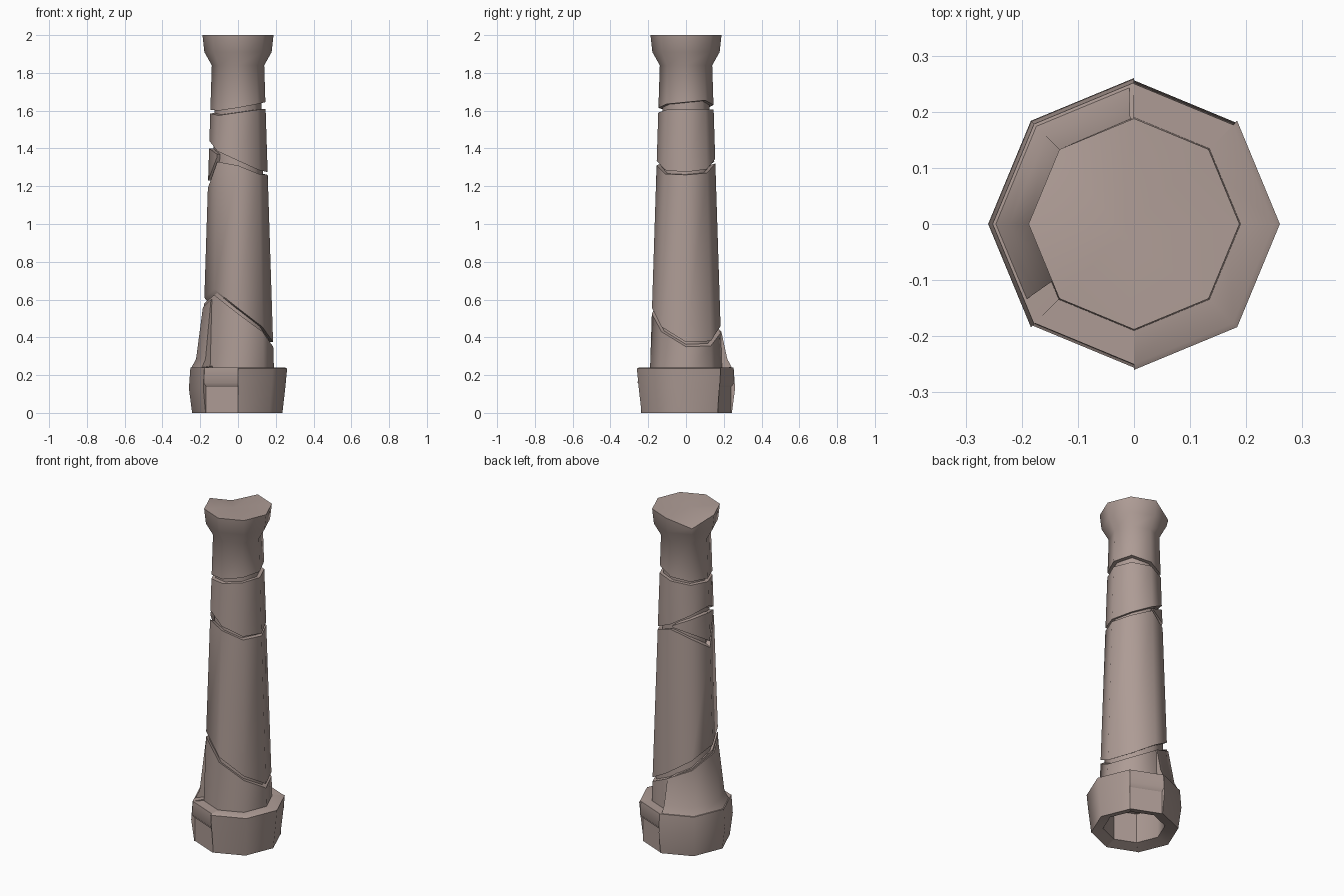
import bpy, bmesh, math

if "Cube" in bpy.data.objects:
    bpy.data.objects.remove(bpy.data.objects["Cube"])

mat = bpy.data.materials.new("stone")
mat.diffuse_color = (0.42, 0.33, 0.30, 1)
mat.use_nodes = True
mat.node_tree.nodes["Principled BSDF"].inputs["Base Color"].default_value = mat.diffuse_color


def finish(name, bm, angle=50):
    bmesh.ops.recalc_face_normals(bm, faces=bm.faces)
    me = bpy.data.meshes.new(name)
    bm.to_mesh(me)
    bm.free()
    ob = bpy.data.objects.new(name, me)
    bpy.context.collection.objects.link(ob)
    me.materials.append(mat)
    bpy.ops.object.select_all(action='DESELECT')
    ob.select_set(True)
    bpy.context.view_layer.objects.active = ob
    bpy.ops.object.shade_smooth_by_angle(angle=math.radians(angle))
    return ob


def shaft_r(z):
    return 0.19 - 0.032 * (z - 0.24)


def polar(r, deg, z):
    # point on an octagon with corners on the axes
    d = deg % 45 - 22.5
    k = math.cos(math.radians(22.5)) / math.cos(math.radians(d))
    a = math.radians(deg)
    return (r * k * math.cos(a), r * k * math.sin(a), z)


def drum(name, rings, mid_top=None):
    """Octagonal solid; each ring is (radius or None for the shaft taper, height or 8 heights)."""
    bm = bmesh.new()
    loops = []
    for r, zs in rings:
        zs = zs if isinstance(zs, list) else [zs] * 8
        loops.append([bm.verts.new(polar(shaft_r(z) if r is None else r, 45 * i, z))
                      for i, z in enumerate(zs)])
    for a, b in zip(loops, loops[1:]):
        for i in range(8):
            j = (i + 1) % 8
            bm.faces.new((a[i], a[j], b[j], b[i]))
    for loop, mid in ((loops[0], None), (loops[-1], mid_top)):
        z = mid if mid else sum(v.co.z for v in loop) / 8
        c = bm.verts.new((-0.02, -0.02, z))
        for i in range(8):
            bm.faces.new((loop[i], loop[(i + 1) % 8], c))
    return finish(name, bm)


def sector(name, angles, profiles):
    """Block swept round the axis; one closed (r, z) profile, or one for each angle."""
    if not isinstance(profiles[0], list):
        profiles = [profiles] * len(angles)
    bm = bmesh.new()
    loops = [[bm.verts.new(polar(r, a, z)) for r, z in p] for a, p in zip(angles, profiles)]
    n = len(loops[0])
    for a, b in zip(loops, loops[1:]):
        for i in range(n):
            j = (i + 1) % n
            bm.faces.new((a[i], a[j], b[j], b[i]))
    bm.faces.new(loops[0])
    bm.faces.new(loops[-1])
    return finish(name, bm)


# Plinth blocks: right and left halves, with undercut panels between them
sector("plinth_right", [270, 315, 360, 405],
       [(0.17, 0.02), (0.235, 0), (0.25, 0.13), (0.26, 0.235), (0.25, 0.24), (0.17, 0.24)])
sector("plinth_left", [90, 135, 180, 225],
       [(0.17, 0.02), (0.243, 0), (0.26, 0.13), (0.252, 0.24), (0.17, 0.25)])
for side, a in (("front", 225), ("back", 45)):
    sector("plinth_panel_" + side, [a, a + 45],
           [(0.17, 0.02), (0.238, 0), (0.238, 0.14), (0.17, 0.14)])
    sector("plinth_ledge_" + side, [a, a + 45],
           [(0.17, 0.135), (0.236, 0.135), (0.256, 0.16), (0.25, 0.24), (0.17, 0.24)])

# Sloping skirt that joins the plinth to the shaft at the back left
tops = [0.43, 0.49, 0.56, 0.60]
sector("plinth_skirt", [92, 135, 180, 215],
       [[(0.12, 0.22), (0.252, 0.23), (0.222, 0.285), (shaft_r(t) + 0.006, t), (0.12, t)]
        for t in tops])

# Shaft pieces separated by slanting cracks
drum("shaft_stump", [(None, 0.2),
                     (None, [0.35, 0.355, 0.425, 0.50, 0.58, 0.625, 0.525, 0.43])])
drum("shaft_main", [(None, [0.375, 0.38, 0.46, 0.545, 0.61, 0.655, 0.555, 0.455]),
                    (None, [1.26, 1.27, 1.32, 1.27, 1.19, 1.33, 1.31, 1.265])])
drum("shaft_upper", [(None, [1.275, 1.29, 1.345, 1.41, 1.44, 1.385, 1.335, 1.285]),
                     (None, [1.61, 1.61, 1.605, 1.59, 1.585, 1.575, 1.59, 1.605])])

# Loose wedge in the left side of the upper crack
sector("shaft_wedge", [95, 135, 180, 222],
       [[(0.10, b), (shaft_r(b), b), (shaft_r(t), t), (0.10, t)]
        for b, t in ((1.33, 1.34), (1.30, 1.385), (1.23, 1.40), (1.35, 1.37))])

# Inner core seen inside the cracks
drum("shaft_core", [(0.165, 0.3), (0.158, 0.6), (0.133, 1.2), (0.122, 1.7)])

# Capital with a chipped back left corner
drum("capital", [(None, [1.645, 1.655, 1.63, 1.61, 1.605, 1.60, 1.615, 1.635]),
                 (None, 1.84), (0.178, 1.91),
                 (0.188, [2.0, 2.0, 2.0, 1.95, 2.0, 2.0, 2.0, 2.0])], mid_top=1.995)
